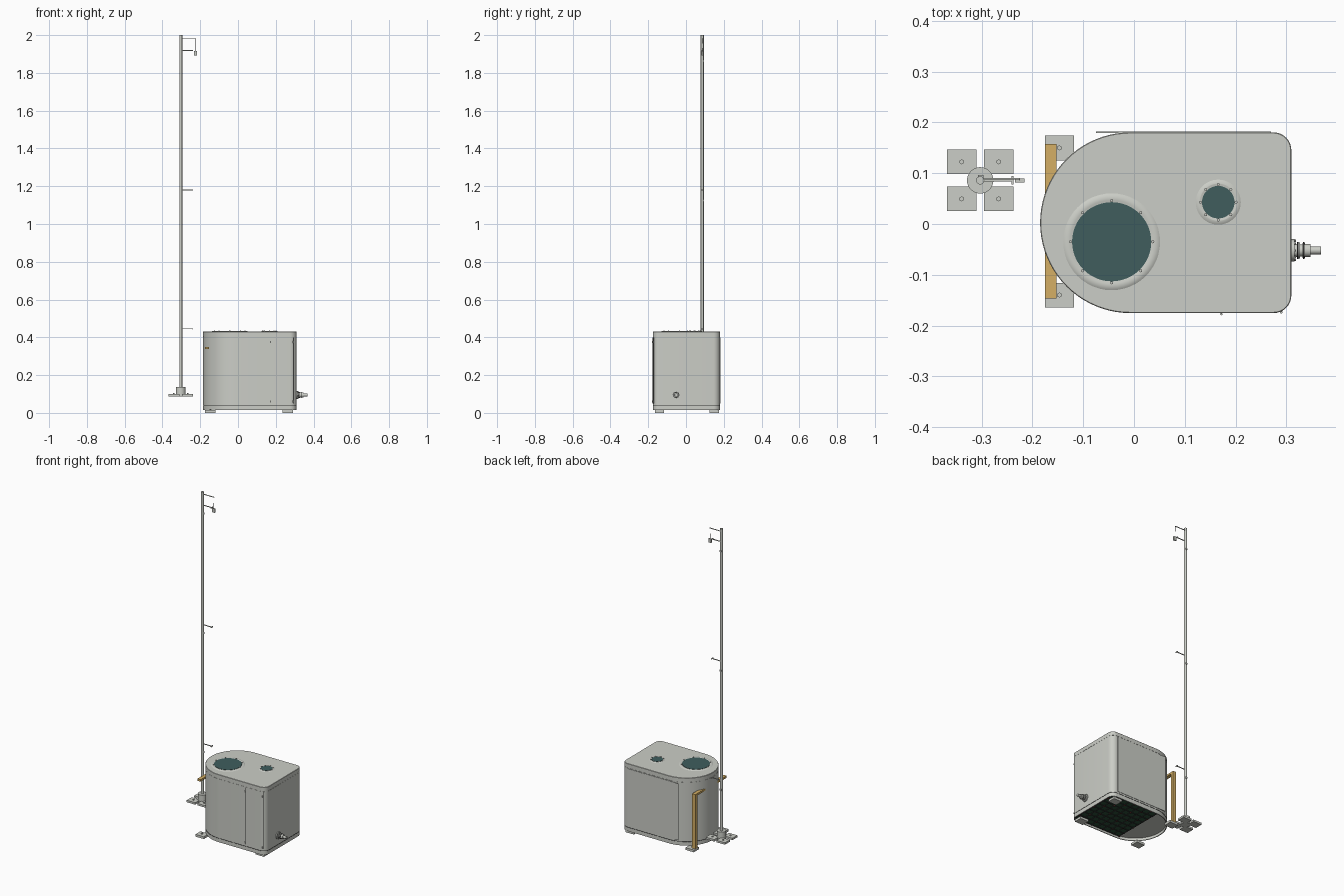
import bpy, bmesh
from math import pi, sin, cos, radians
from mathutils import Matrix, Vector

cube = bpy.data.objects.get("Cube")
if cube:
    bpy.data.objects.remove(cube, do_unlink=True)


def material(name, r, g, b):
    m = bpy.data.materials.new(name)
    m.use_nodes = True
    m.diffuse_color = (r, g, b, 1)
    m.node_tree.nodes["Principled BSDF"].inputs["Base Color"].default_value = (r, g, b, 1)
    return m


GREY = material("pale grey", .60, .615, .57)
DARK = material("dark seam", .03, .03, .03)
GLASS = material("dark teal", .05, .11, .11)
WOOD = material("tan", .66, .43, .13)
GRILLE = material("dark green", .025, .075, .04)
RED = material("dark red", .25, .03, .03)


def finish(name, bm, *mats, recalc=True):
    if recalc:
        bmesh.ops.recalc_face_normals(bm, faces=bm.faces)
    me = bpy.data.meshes.new(name)
    bm.to_mesh(me)
    bm.free()
    for m in mats:
        me.materials.append(m)
    ob = bpy.data.objects.new(name, me)
    bpy.context.collection.objects.link(ob)
    bpy.ops.object.select_all(action='DESELECT')
    ob.select_set(True)
    bpy.context.view_layer.objects.active = ob
    bpy.ops.object.shade_smooth_by_angle(angle=radians(35))
    return ob


def add_box(bm, x0, x1, y0, y1, z0, z1):
    mat = Matrix.Translation(((x0 + x1) / 2, (y0 + y1) / 2, (z0 + z1) / 2))
    bmesh.ops.create_cube(bm, size=1, matrix=mat @ Matrix.Diagonal((x1 - x0, y1 - y0, z1 - z0, 1)))


def add_cyl(bm, start, end, r, sides=16):
    a, b = Vector(start), Vector(end)
    turn = (b - a).to_track_quat('Z', 'Y').to_matrix().to_4x4()
    bmesh.ops.create_cone(bm, cap_ends=True, segments=sides, radius1=r, radius2=r,
                          depth=(b - a).length, matrix=Matrix.Translation((a + b) / 2) @ turn)


def box(name, mat, *dims):
    bm = bmesh.new()
    add_box(bm, *dims)
    return finish(name, bm, mat)


def cyl(name, mat, start, end, r, sides=24):
    bm = bmesh.new()
    add_cyl(bm, start, end, r, sides)
    return finish(name, bm, mat)


def skin(bm, loops):
    """Bridge a list of equal point loops and cap both ends."""
    rings = [[bm.verts.new(p) for p in loop] for loop in loops]
    n = len(rings[0])
    for a, b in zip(rings, rings[1:]):
        for i in range(n):
            bm.faces.new((a[i], a[(i + 1) % n], b[(i + 1) % n], b[i]))
    bm.faces.new(rings[0][::-1])
    bm.faces.new(rings[-1])


# Cabinet plan: square end with small corners, half-round other end
MID, HALF, RIGHT, CORNER = .0025, .178, .31, .035


def outline(inset, z):
    pts = []
    for cx, cy, r, a0, a1, n in ((RIGHT - CORNER, HALF - CORNER, CORNER, 0, 90, 8),
                                 (-.007, 0, HALF, 90, 270, 40),
                                 (RIGHT - CORNER, CORNER - HALF, CORNER, 270, 360, 8)):
        for i in range(n + 1):
            a = radians(a0 + (a1 - a0) * i / n)
            pts.append((cx + (r - inset) * cos(a), MID + cy + (r - inset) * sin(a), z))
    return pts


# Hollow cabinet with a base seam, lid seam and crisp top edge
bm = bmesh.new()
skin(bm, [outline(i, z) for i, z in (
    (.005, .422), (.005, .014), (0, .014), (0, .037), (.0015, .037), (.0015, .04), (0, .04),
    (0, .404), (.001, .404), (.001, .406), (0, .406), (0, .4295), (.0015, .431))])
for f in bm.faces:
    if .0365 < f.calc_center_median().z < .0405:
        f.material_index = 1
finish("cabinet", bm, GREY, DARK)

# Cabinet floor sheet, facing the inside
bm = bmesh.new()
bm.faces.new([bm.verts.new(p) for p in outline(.005, .03)])
finish("cabinet_floor", bm, GREY, recalc=False)

# Feet with bolts
for side, x0 in (("right", -.175), ("left", .235)):
    for end, y0 in (("front", -.165), ("back", .125)):
        bm = bmesh.new()
        add_box(bm, x0, x0 + .057, y0, y0 + .049, 0, .014)
        add_cyl(bm, (x0 + .028, y0 + .025, .014), (x0 + .028, y0 + .025, .02), .005, 6)
        finish(f"{end}_{side}_foot", bm, GREY)

# Underside grille with small studs
box("grille_plate", GRILLE, -.03, .3, -.165, .17, .024, .029)
bars, studs = bmesh.new(), bmesh.new()
for i in range(9):
    x = -.028 + i * .04
    add_box(bars, x, x + .004, -.165, .17, .021, .025)
    for j in range(9):
        y = -.163 + j * .041
        if i == 0:
            add_box(bars, -.03, .3, y, y + .004, .021, .025)
        if (i + j) % 3 == 0:
            add_box(studs, x - .001, x + .005, y - .001, y + .005, .019, .023)
finish("grille_bars", bars, DARK)
finish("grille_studs", studs, RED)


# Round ports on the top
def port(name, x, y, outer, inner):
    bm = bmesh.new()
    skin(bm, [[(x + r * cos(t * pi / 24), y + r * sin(t * pi / 24), z) for t in range(48)]
              for r, z in ((outer, .43), (outer - .004, .4325), (outer - .009, .434),
                           (inner + .004, .434), (inner, .4325))])
    finish(name + "_ring", bm, GREY)
    cyl(name + "_glass", GLASS, (x, y, .431), (x, y, .434), inner, 48)
    bm = bmesh.new()
    for i in range(8):
        a = i * pi / 4
        px, py = x + (inner + .003) * cos(a), y + (inner + .003) * sin(a)
        add_cyl(bm, (px, py, .432), (px, py, .437), .003, 8)
    finish(name + "_bolts", bm, GREY)


port("large_port", -.044, -.035, .097, .078)
port("small_port", .166, .043, .046, .032)

# Front door seams and hinges
FRONT = MID - HALF
bm = bmesh.new()
for x, y in ((.172, FRONT), (.292, FRONT + .0044)):
    add_box(bm, x - .001, x + .001, y - .0008, y + .002, .05, .4)
finish("door_seams", bm, DARK)
bm = bmesh.new()
for z in (.06, .375):
    for x, y in ((.172, FRONT), (.29, FRONT + .0034)):
        add_cyl(bm, (x, y - .002, z - .005), (x, y - .002, z + .005), .0025, 8)
finish("door_hinges", bm, GREY)

# Back access panel
box("back_panel", GREY, -.075, .27, MID + HALF - .001, MID + HALF + .002, .05, .4)

# Outlet pipe on the square end, with flange bolts and seals
bm = bmesh.new()
for x0, x1, r in ((.308, .316, .022), (.316, .322, .013), (.322, .327, .016), (.327, .332, .012),
                  (.332, .337, .015), (.337, .348, .013), (.348, .368, .008)):
    add_cyl(bm, (x0, -.052, .095), (x1, -.052, .095), r, 20)
for i in range(8):
    y, z = -.052 + .019 * cos(i * pi / 4), .095 + .019 * sin(i * pi / 4)
    add_cyl(bm, (.315, y, z), (.319, y, z), .0025, 6)
finish("outlet_pipe", bm, GREY)
for x in (.323, .334):
    cyl("outlet_seal", DARK, (x - .0015, -.052, .095), (x + .0015, -.052, .095), .0165)

# Wooden post and rail
box("wood_post", WOOD, -.175, -.153, .137, .158, .014, .35)
box("wood_rail", WOOD, -.175, -.153, -.147, .137, .338, .35)

# Mast, hub and base plates
PX, PY = -.303, .086
cyl("mast", GREY, (PX, PY, .1), (PX, PY, 2), .008)
cyl("mast_hub", GREY, (PX, PY, .088), (PX, PY, .137), .026, 32)
for sx in (-1, 1):
    for sy in (-1, 1):
        bm = bmesh.new()
        x, y = PX + sx * .0365, PY + sy * .0365
        add_box(bm, x - .029, x + .029, y - .024, y + .024, .088, .1)
        add_cyl(bm, (x, y, .1), (x, y, .104), .005, 6)
        finish("mast_base_plate", bm, GREY)

# Mast arms with small clips behind the mast
for z in (.445, 1.18, 1.918):
    bm = bmesh.new()
    add_box(bm, PX, -.237, PY - .002, PY + .002, z - .002, z + .002)
    add_box(bm, -.241, -.237, PY - .008, PY + .009, z - .003, z + .003)
    add_box(bm, PX - .004, PX + .006, PY + .004, PY + .0105, z - .06, z - .05)
    finish("mast_arm", bm, GREY)

# Top arm with hanging sensor
box("top_arm", GREY, PX, -.225, PY + .002, PY + .005, 1.982, 1.986)
cyl("sensor_cable", DARK, (-.226, PY + .003, 1.984), (-.226, PY, 1.91), .0008, 6)
box("hanging_sensor", GREY, -.234, -.216, PY - .004, PY + .004, 1.893, 1.917)
